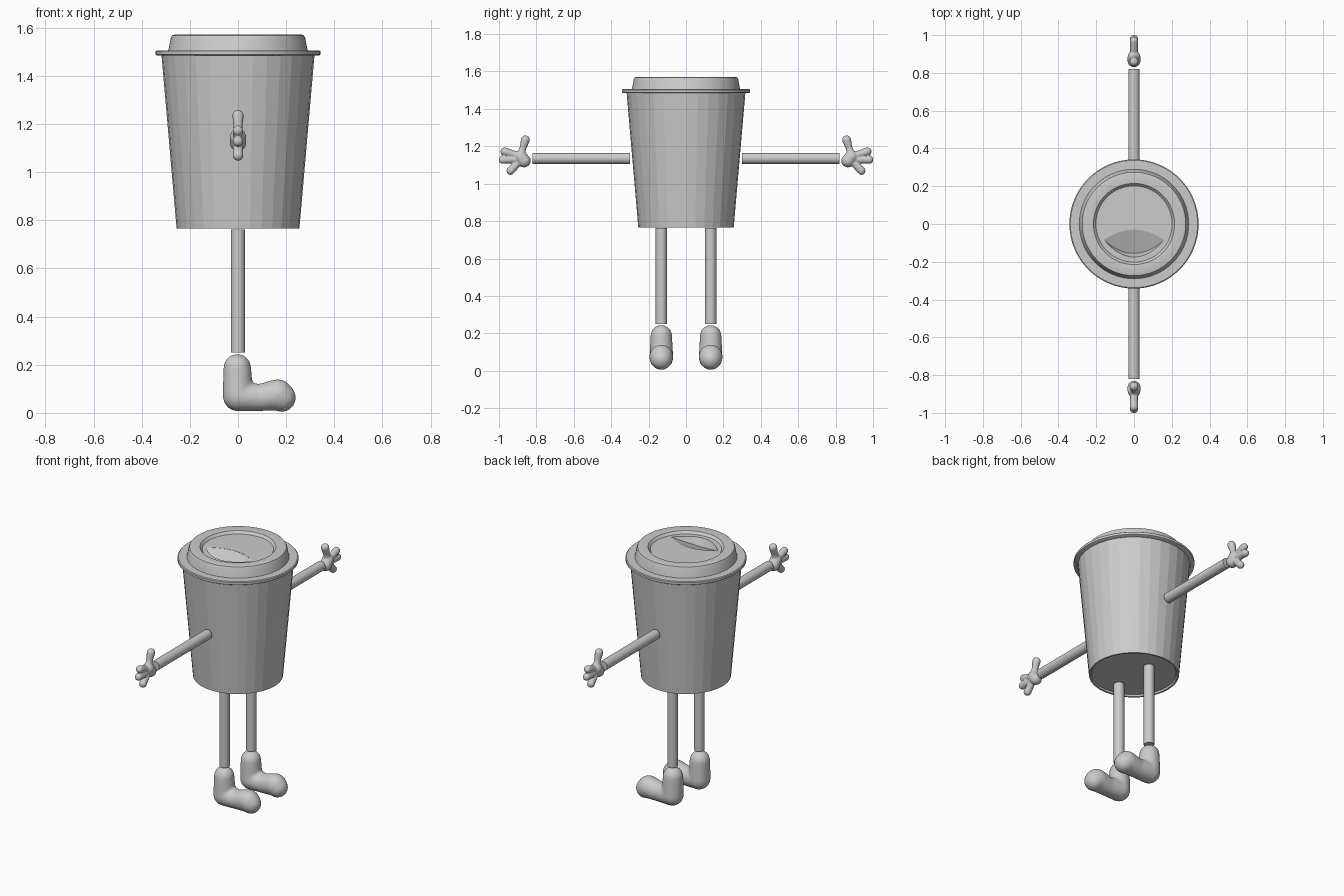
import bpy, bmesh, math
from mathutils import Vector, Matrix

if "Cube" in bpy.data.objects:
    bpy.data.objects.remove(bpy.data.objects["Cube"])


def make_object(name, bm, smooth=None):
    bmesh.ops.recalc_face_normals(bm, faces=bm.faces)
    mesh = bpy.data.meshes.new(name)
    bm.to_mesh(mesh)
    bm.free()
    obj = bpy.data.objects.new(name, mesh)
    bpy.context.collection.objects.link(obj)
    if smooth is not None:
        bpy.ops.object.select_all(action='DESELECT')
        bpy.context.view_layer.objects.active = obj
        obj.select_set(True)
        bpy.ops.object.shade_smooth_by_angle(angle=math.radians(smooth))
    return obj


def lathe(name, profile, sides, smooth=None):
    """Closed solid of revolution; the profile starts and ends on an n-gon cap."""
    bm = bmesh.new()
    rings = []
    for r, z in profile:
        rings.append([bm.verts.new((r * math.cos(2 * math.pi * i / sides),
                                    r * math.sin(2 * math.pi * i / sides), z))
                      for i in range(sides)])
    for a, b in zip(rings, rings[1:]):
        for i in range(sides):
            j = (i + 1) % sides
            bm.faces.new((a[i], a[j], b[j], b[i]))
    bm.faces.new(rings[0])
    bm.faces.new(rings[-1])
    return make_object(name, bm, smooth)


def rod(name, start, end, radius):
    start, end = Vector(start), Vector(end)
    axis = end - start
    turn = axis.to_track_quat('Z', 'Y').to_matrix().to_4x4()
    bm = bmesh.new()
    bmesh.ops.create_cone(bm, cap_ends=True, segments=32, radius1=radius, radius2=radius,
                          depth=axis.length,
                          matrix=Matrix.Translation((start + end) / 2) @ turn)
    return make_object(name, bm, 40)


def sphere_points(x, y, z, r):
    """Points spread over a sphere in latitude rings."""
    points = [Vector((x, y, z + r)), Vector((x, y, z - r))]
    for i in range(1, 10):
        p = math.pi * i / 10
        for j in range(20):
            q = math.pi * j / 10
            points.append(Vector((x + r * math.sin(p) * math.cos(q),
                                  y + r * math.sin(p) * math.sin(q),
                                  z + r * math.cos(p))))
    return points


def blob(name, chains, voxel, smoothing):
    """Merge tapered capsules (chains of (x, y, z, radius)) into one soft form."""
    bm = bmesh.new()
    for chain in chains:
        for a, b in zip(chain, chain[1:]):
            verts = [bm.verts.new(p) for p in sphere_points(*a) + sphere_points(*b)]
            bmesh.ops.convex_hull(bm, input=verts)
            loose = [v for v in verts if v.is_valid and not v.link_faces]
            bmesh.ops.delete(bm, geom=loose, context='VERTS')
    obj = make_object(name, bm)
    remesh = obj.modifiers.new("merge", 'REMESH')
    remesh.mode = 'VOXEL'
    remesh.voxel_size = voxel
    remesh.use_smooth_shade = True
    soften = obj.modifiers.new("soften", 'SMOOTH')
    soften.factor = 0.5
    soften.iterations = smoothing
    return obj


# Tapered faceted cup with a slightly recessed base
lathe("cup_body", [(0.24, 0.775), (0.245, 0.765), (0.255, 0.765), (0.318, 1.49)], 32)

# Lid with flange, raised crown and shallow dished top
lid = lathe("lid", [(0.336, 1.484), (0.342, 1.488), (0.342, 1.502), (0.337, 1.506),
                    (0.29, 1.506), (0.287, 1.515), (0.279, 1.558), (0.274, 1.568),
                    (0.265, 1.571), (0.215, 1.567), (0.202, 1.552)], 64, 35)

# Sipping scoop cut into the lid
bm = bmesh.new()
for i in range(25):
    t = i / 12 - 1
    s = 1 - t * t
    x = 0.16 * t
    for y, z in ((-0.085 + 0.055 * s, 1.6), (-0.085 - 0.09 * s, 1.6),
                 (-0.085 + 0.055 * s, 1.551), (-0.085 - 0.09 * s, 1.551),
                 (-0.085 - 0.07 * s, 1.551 - 0.045 * s)):
        bm.verts.new((x, y, z))
bmesh.ops.remove_doubles(bm, verts=bm.verts, dist=1e-5)
bmesh.ops.convex_hull(bm, input=bm.verts)
cutter = make_object("scoop_cutter", bm)
cutter.hide_render = True
cutter.hide_set(True)
cut = lid.modifiers.new("scoop", 'BOOLEAN')
cut.operation = 'DIFFERENCE'
cut.solver = 'EXACT'
cut.object = cutter

# Limbs on both sides
for side, s in (("right", -1), ("left", 1)):
    rod(side + "_arm", (0, s * 0.30, 1.135), (0, s * 0.82, 1.135), 0.03)
    rod(side + "_leg", (0, s * 0.132, 0.25), (0, s * 0.132, 0.762), 0.03)

    # Hand: palm, thumb and three fingers
    palm = [(0, s * 0.865, 1.122, 0.035), (0, s * 0.885, 1.145, 0.034)]
    thumb = [(0, s * 0.885, 1.15, 0.024), (0, s * 0.872, 1.19, 0.018),
             (0, s * 0.859, 1.234, 0.024)]
    fingers = [[(0, s * 0.895, y0, 0.02), (0, s * y1, z1, 0.022)]
               for y0, y1, z1 in ((1.148, 0.970, 1.172), (1.13, 0.980, 1.128),
                                  (1.115, 0.938, 1.069))]
    blob(side + "_hand", [palm, thumb] + fingers, 0.004, 4)

    # Boot: ankle, heel, instep and bulbous toe
    y = s * 0.132
    blob(side + "_boot", [[(-0.003, y, 0.187, 0.058), (0, y, 0.07, 0.064),
                           (0.09, y, 0.063, 0.056), (0.165, y, 0.075, 0.065),
                           (0.182, y, 0.063, 0.059)]], 0.007, 12)
